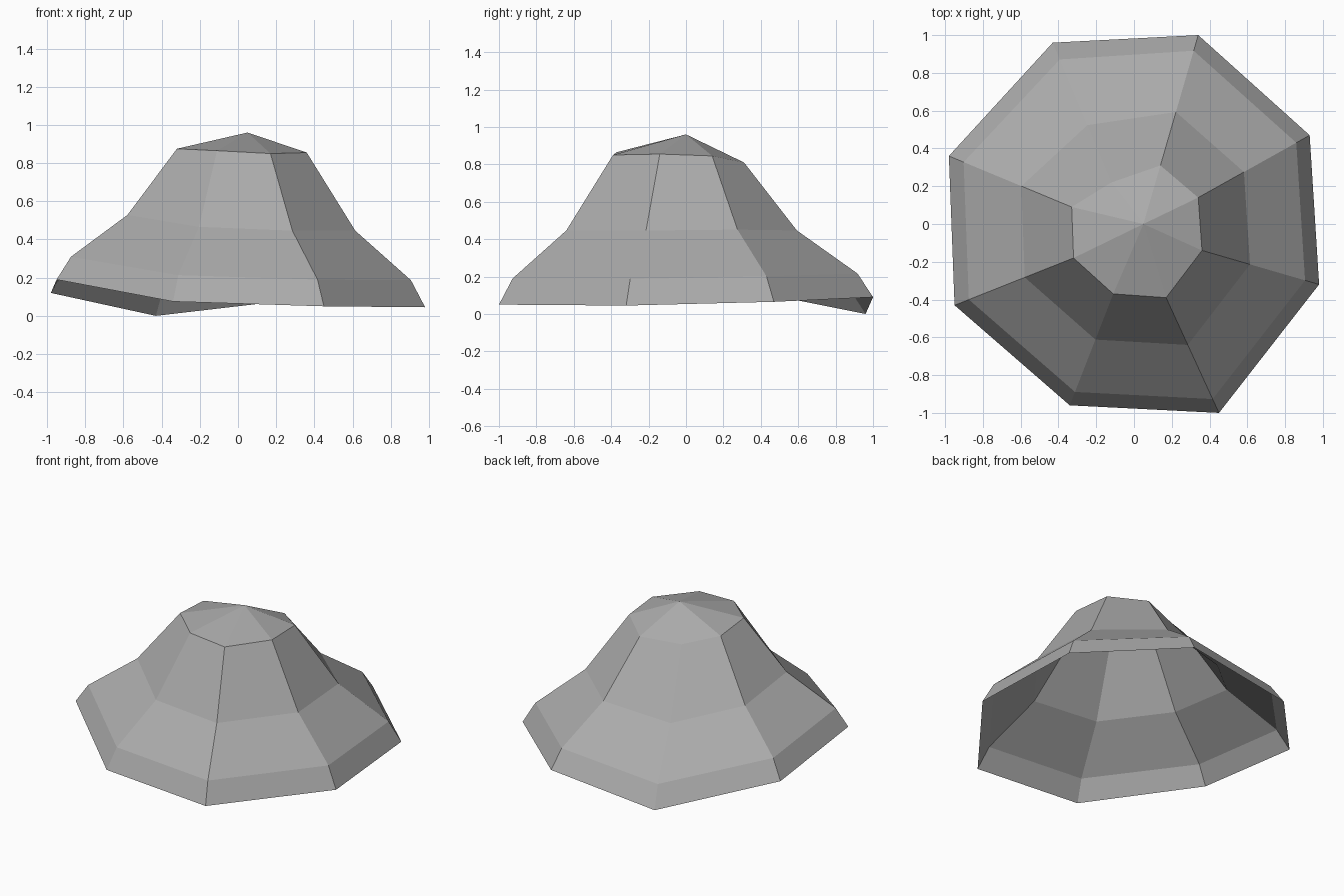
import bpy
import bmesh
from mathutils import Vector

default_cube = bpy.data.objects.get("Cube")
if default_cube:
    bpy.data.objects.remove(default_cube, do_unlink=True)


def make_material(name, color):
    material = bpy.data.materials.new(name)
    material.use_nodes = True
    material.diffuse_color = color
    material.node_tree.nodes["Principled BSDF"].inputs["Base Color"].default_value = color
    return material


# Eight ribs, clockwise: each runs from a corner of the rim to a corner of the crown
ribs = [
    ((0.34, 1.00, 0.09), (0.14, 0.31, 0.81)),
    ((0.93, 0.47, 0.065), (0.34, 0.14, 0.845)),
    ((0.98, -0.32, 0.045), (0.36, -0.14, 0.855)),
    ((0.45, -1.00, 0.05), (0.17, -0.39, 0.85)),
    ((-0.34, -0.96, 0.075), (-0.11, -0.37, 0.865)),
    ((-0.95, -0.43, 0.19), (-0.32, -0.18, 0.875)),
    ((-0.98, 0.36, 0.12), (-0.33, 0.09, 0.855)),
    ((-0.43, 0.96, 0.0), (-0.12, 0.22, 0.79)),
]

# Flared profile: how far inward and how far upward each ring sits along the ribs
profile = [(0, 0), (0.12, 0.175), (0.59, 0.495), (1, 1)]


def rib_point(rim, crown, inward, upward):
    point = Vector(rim).lerp(Vector(crown), inward)
    point.z = rim[2] + (crown[2] - rim[2]) * upward
    return point


# Open cap: three bands of panels closed by a shallow pointed crown
bm = bmesh.new()
rings = [
    [bm.verts.new(rib_point(rim, crown, inward, upward)) for rim, crown in ribs]
    for inward, upward in profile
]
peak = bm.verts.new((0.05, 0.0, 0.96))
count = len(ribs)
for i in range(count):
    j = (i + 1) % count
    for lower, upper in zip(rings, rings[1:]):
        bm.faces.new((lower[j], lower[i], upper[i], upper[j]))
    bm.faces.new((rings[-1][j], rings[-1][i], peak))

mesh = bpy.data.meshes.new("flared_cap")
bm.to_mesh(mesh)
bm.free()
mesh.materials.append(make_material("plain grey", (0.4, 0.4, 0.4, 1.0)))

flared_cap = bpy.data.objects.new("flared_cap", mesh)
bpy.context.collection.objects.link(flared_cap)
